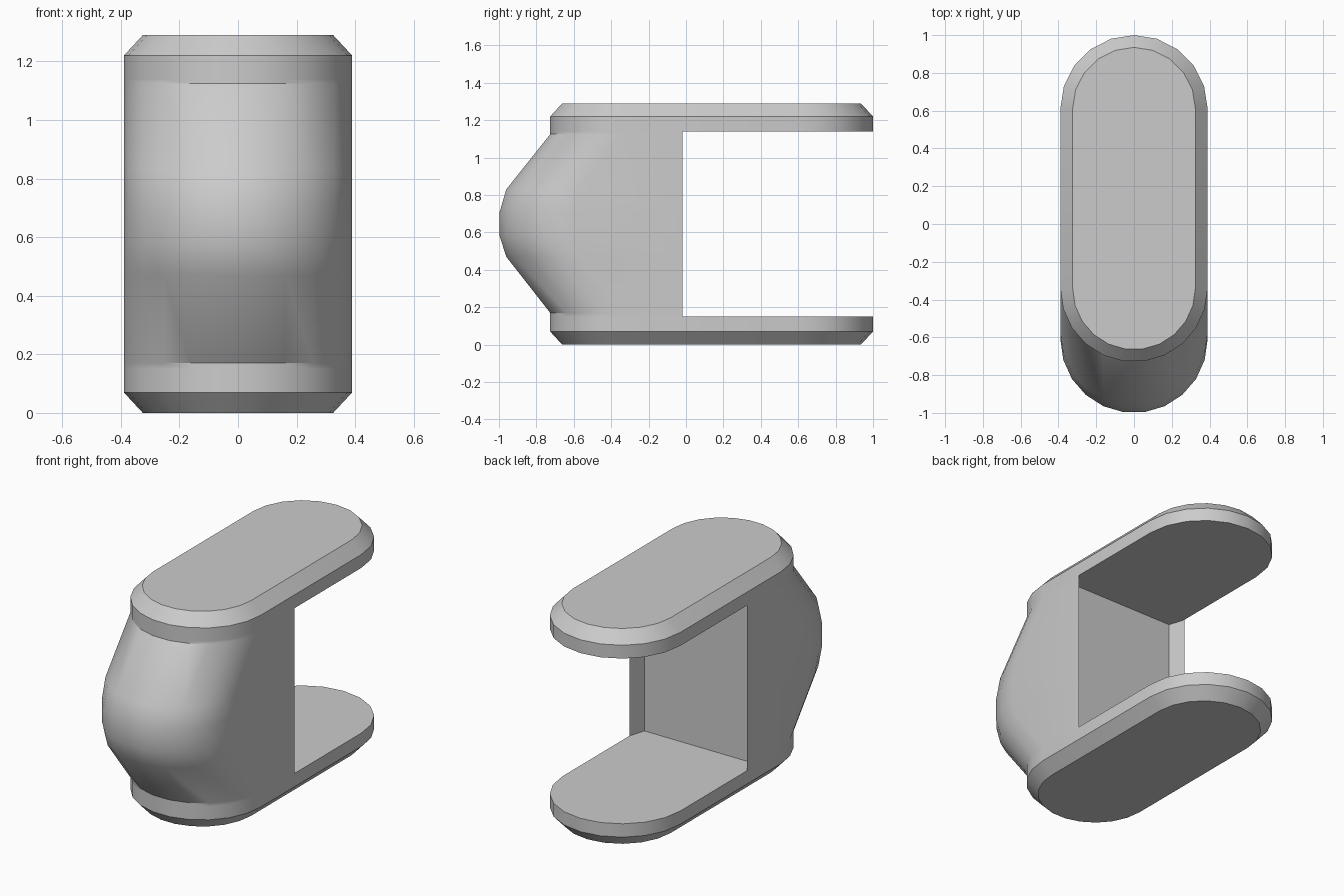
import bpy
import bmesh
from math import sin, cos, pi, radians

cube = bpy.data.objects.get("Cube")
if cube:
    bpy.data.objects.remove(cube)

HALF = 0.39            # half width of the bracket
BACK, FRONT = 1.0, -0.73

grey = bpy.data.materials.new("light_grey")
grey.use_nodes = True
grey.diffuse_color = (0.6, 0.6, 0.6, 1)
grey.node_tree.nodes["Principled BSDF"].inputs["Base Color"].default_value = (0.6, 0.6, 0.6, 1)


def arc(centre_y, radius, side, steps):
    """Half circle in plan; side -1 runs +x to -x round the front, +1 back again."""
    return [(-side * radius * cos(pi * i / steps),
             centre_y + side * radius * sin(pi * i / steps)) for i in range(steps + 1)]


def loft(name, rings, caps):
    """Skin a stack of (z, outline) rings that share one point count."""
    bm = bmesh.new()
    rows = [[bm.verts.new((x, y, z)) for x, y in outline] for z, outline in rings]
    for low, high in zip(rows, rows[1:]):
        for i in range(len(low)):
            j = (i + 1) % len(low)
            bm.faces.new((low[i], low[j], high[j], high[i]))
    if caps:
        bm.faces.new(rows[0])
        bm.faces.new(rows[-1])
    bmesh.ops.recalc_face_normals(bm, faces=bm.faces)
    mesh = bpy.data.meshes.new(name)
    bm.to_mesh(mesh)
    bm.free()
    mesh.materials.append(grey)
    obj = bpy.data.objects.new(name, mesh)
    bpy.context.collection.objects.link(obj)
    bpy.ops.object.select_all(action='DESELECT')
    obj.select_set(True)
    bpy.context.view_layer.objects.active = obj
    bpy.ops.object.shade_smooth_by_angle(angle=radians(30))
    return obj


def stadium(inset):
    r = HALF - inset
    return arc(FRONT + HALF, r, -1, 11) + arc(BACK - HALF, r, 1, 10)


def body_outline(front_y):
    """Rounded front with a shallow recess with slanted cheeks at the back."""
    return arc(front_y + HALF, HALF, -1, 11) + [
        (-HALF, -0.02), (-0.36, -0.12), (0.36, -0.12), (HALF, -0.02)]


# End plates with chamfered outer rims
loft("bottom_plate", [(0, stadium(0.065)), (0.07, stadium(0)), (0.15, stadium(0))], True)
loft("top_plate", [(1.14, stadium(0)), (1.22, stadium(0)), (1.29, stadium(0.065))], True)

# Bulging web joining the plates
profile = [(0.15, FRONT), (0.17, FRONT), (0.47, -0.965), (0.58, -1.0),
           (0.71, -1.0), (0.83, -0.965), (1.125, FRONT), (1.14, FRONT)]
loft("bulged_body", [(z, body_outline(y)) for z, y in profile], False)
